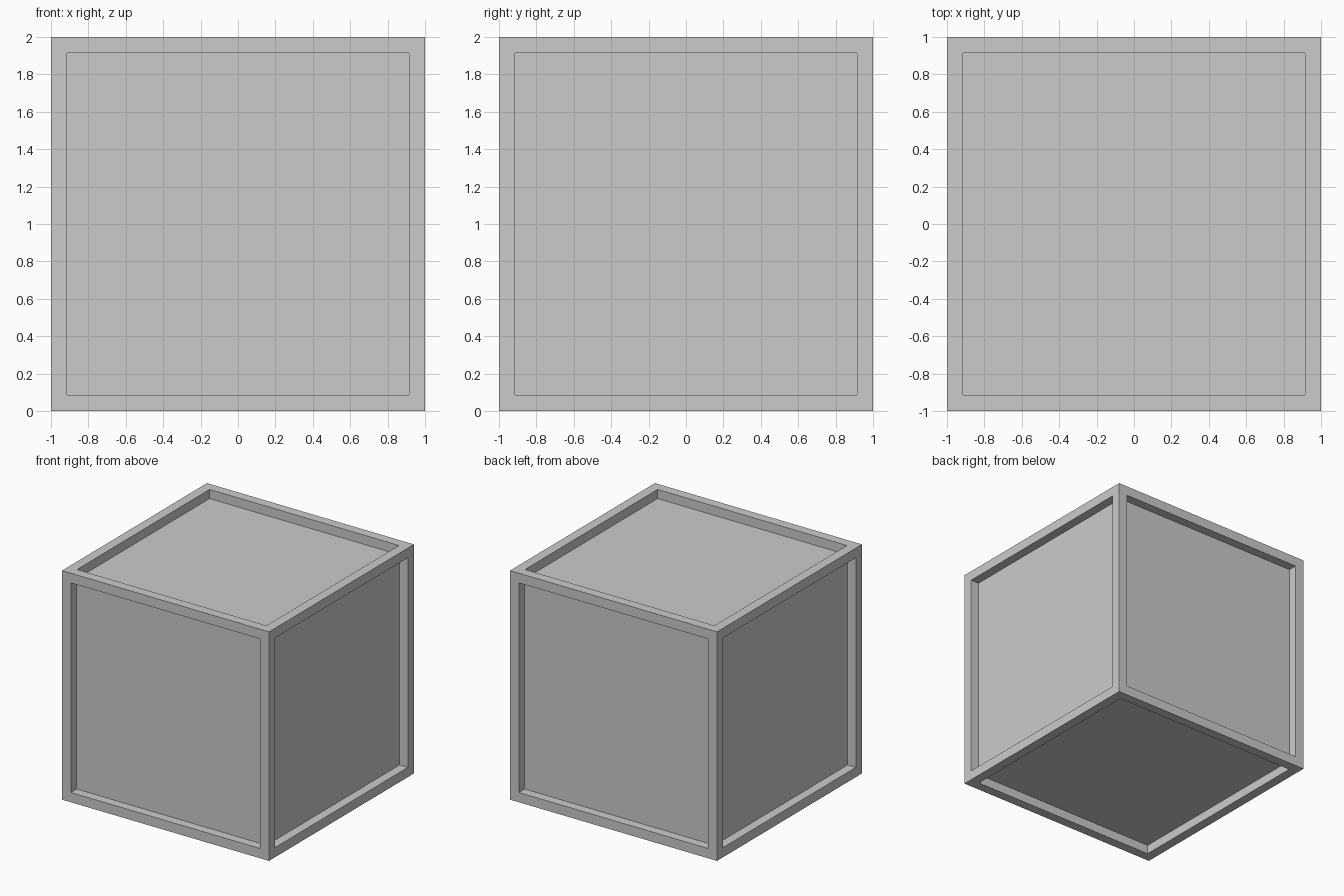
import bpy, bmesh

if "Cube" in bpy.data.objects:
    bpy.data.objects.remove(bpy.data.objects["Cube"])

SIZE = 2.0     # outer edge length
RIM = 0.12     # frame width
DEPTH = 0.08   # panel recess

# Crate: cube with a recessed square panel on each of the six sides
bm = bmesh.new()
bmesh.ops.create_cube(bm, size=SIZE)
bmesh.ops.translate(bm, verts=bm.verts, vec=(0, 0, SIZE / 2))
bm.normal_update()

# Frame: inset each side to leave a flat border
panels = list(bm.faces)
bmesh.ops.inset_individual(bm, faces=panels, thickness=RIM)
bm.normal_update()

# Panels: sink the inner squares, leaving straight walls
for panel in panels:
    inward = -panel.normal.normalized() * DEPTH
    sunk = bmesh.ops.extrude_discrete_faces(bm, faces=[panel])["faces"][0]
    bmesh.ops.translate(bm, verts=sunk.verts, vec=inward)

bmesh.ops.recalc_face_normals(bm, faces=bm.faces)
mesh = bpy.data.meshes.new("crate")
bm.to_mesh(mesh)
bm.free()
crate = bpy.data.objects.new("crate", mesh)
bpy.context.collection.objects.link(crate)
